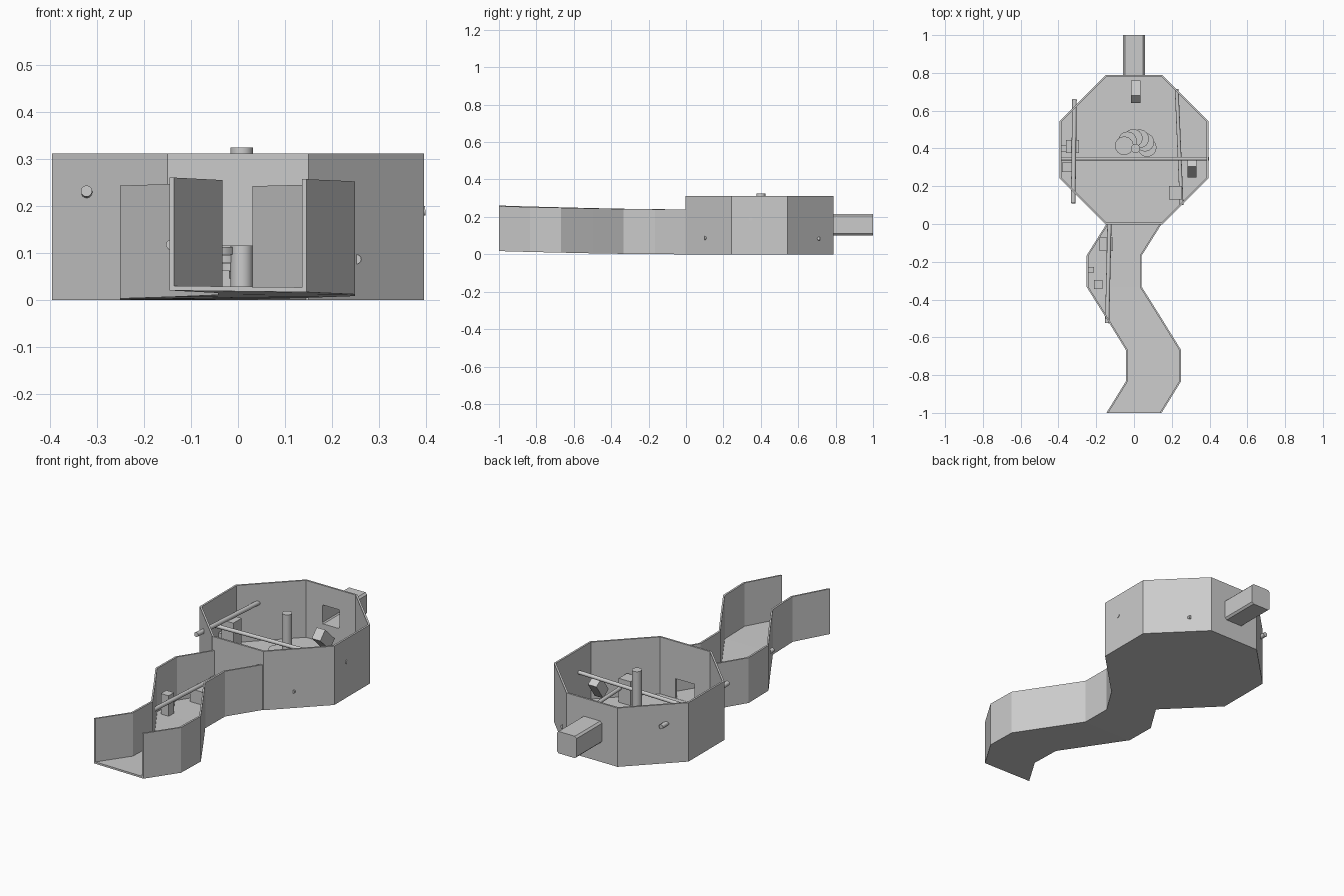
import bpy, bmesh
from math import radians, cos, sin
from mathutils import Vector

if "Cube" in bpy.data.objects:
    bpy.data.objects.remove(bpy.data.objects["Cube"])


def mesh_object(name, verts, faces):
    me = bpy.data.meshes.new(name)
    me.from_pydata(verts, [], faces)
    bm = bmesh.new()
    bm.from_mesh(me)
    bmesh.ops.recalc_face_normals(bm, faces=bm.faces)
    bm.to_mesh(me)
    bm.free()
    ob = bpy.data.objects.new(name, me)
    bpy.context.collection.objects.link(ob)
    return ob


def loft(name, rings, cap_start=True, cap_end=True):
    n = len(rings[0])
    verts = [p for r in rings for p in r]
    faces = [(k * n + i, k * n + (i + 1) % n, (k + 1) * n + (i + 1) % n, (k + 1) * n + i)
             for k in range(len(rings) - 1) for i in range(n)]
    if cap_start:
        faces.append(tuple(range(n)))
    if cap_end:
        faces.append(tuple(range((len(rings) - 1) * n, len(rings) * n)))
    return mesh_object(name, verts, faces)


def box(name, loc, size, rot=(0, 0, 0)):
    bpy.ops.mesh.primitive_cube_add(size=1, location=loc, rotation=[radians(a) for a in rot])
    ob = bpy.context.object
    ob.name, ob.scale = name, size
    return ob


def rod(name, a, b, r, sides=16):
    a, b = Vector(a), Vector(b)
    bpy.ops.mesh.primitive_cylinder_add(vertices=sides, radius=r, depth=(b - a).length, location=(a + b) / 2)
    ob = bpy.context.object
    ob.name = name
    ob.rotation_euler = (b - a).to_track_quat('Z', 'Y').to_euler()
    bpy.ops.object.shade_smooth_by_angle()
    return ob


def cut(target, loc, size):
    c = box("cutter", loc, size)
    c.hide_render = True
    bpy.context.view_layer.update()
    m = target.modifiers.new("opening", 'BOOLEAN')
    m.operation, m.object, m.solver = 'DIFFERENCE', c, 'EXACT'
    bpy.context.view_layer.objects.active = target
    bpy.ops.object.modifier_apply(modifier=m.name)
    bpy.data.objects.remove(c)


# octagonal chamber: closed shell with floor, open at the top
def octagon(a, b, z):
    pts = [(-b, -a), (b, -a), (a, -b), (a, b), (b, a), (-b, a), (-a, b), (-a, -b)]
    return [(x, y + 0.393, z) for x, y in pts]


A, B, H, T = 0.395, 0.15, 0.312, 0.01
chamber = loft("chamber", [octagon(A, B, 0), octagon(A, B, H),
                           octagon(A - T, B - 0.004, H), octagon(A - T, B - 0.004, 0.01)])
cut(chamber, (0, 0, 0.063), (0.11, 0.08, 0.104))
cut(chamber, (0, 0.786, 0.158), (0.10, 0.08, 0.10))


# winding corridor: U-shaped section carried along a zigzag path
path = [(0, 0, 0), (-0.105, -0.167, 0.001), (-0.105, -0.333, 0.003), (0, -0.5, 0.006),
        (0.103, -0.667, 0.010), (0.103, -0.833, 0.014), (0, -1, 0.019)]
W, h, t = 0.146, 0.24, 0.010
section = [(-W, 0), (W, 0), (W, h), (W - t, h), (W - t, t), (-W + t, t), (-W + t, h), (-W, h)]
loft("corridor", [[(x + u, y, z + v - 0.012 * u * -y) for u, v in section] for x, y, z in path])


# rear tunnel: hollow chamfered square duct with a closed end
def duct(r, c, y):
    pts = [(-r + c, -r), (r - c, -r), (r, -r + c), (r, r - c), (r - c, r), (-r + c, r), (-r, r - c), (-r, -r + c)]
    return [(x, y, z + 0.158) for x, z in pts]


loft("rear_tunnel", [duct(0.05, 0.006, 0.99), duct(0.05, 0.006, 0.78),
                     duct(0.058, 0.010, 0.78), duct(0.058, 0.010, 1.0)])

# central pillar with stepped round slabs
PX, PY = 0.008, 0.40
rod("pillar", (PX, PY, 0.01), (PX, PY, 0.325), 0.024, 24)
for i in range(6):
    a = radians(5 + 32 * i)
    x, y = PX + 0.062 * cos(a), PY + 0.055 * sin(a)
    top = 0.028 + 0.017 * i
    rod("round_step", (x, y, top - 0.016), (x, y, top), 0.049, 24)

# fallen poles wedged through the walls
rod("cross_pole", (-0.39, 0.346, 0.175), (0.398, 0.346, 0.19), 0.010)
rod("left_pole", (-0.322, 0.11, 0.232), (-0.315, 0.66, 0.207), 0.012)
rod("right_pole", (0.252, 0.10, 0.087), (0.226, 0.715, 0.083), 0.010)
rod("corridor_pole", (-0.142, -0.525, 0.118), (-0.13, 0.0, 0.10), 0.011)


# rubble blocks standing on the floor: x, y, width, top height
for x, y, w, top in [(0.22, 0.165, 0.07, 0.137), (-0.325, 0.41, 0.07, 0.20), (-0.375, 0.40, 0.03, 0.12),
                     (-0.355, 0.30, 0.05, 0.12), (-0.147, -0.107, 0.07, 0.08),
                     (-0.227, -0.242, 0.028, 0.06), (-0.19, -0.32, 0.046, 0.122)]:
    box("rubble_block", (x, y, (top + 0.01) / 2), (w, w, top - 0.01))

# leaning blocks
box("leaning_block", (0.01, 0.70, 0.075), (0.05, 0.06, 0.11), (46, 0, 0))
box("leaning_block", (0.307, 0.297, 0.115), (0.05, 0.055, 0.10), (-35, 0, 0))
